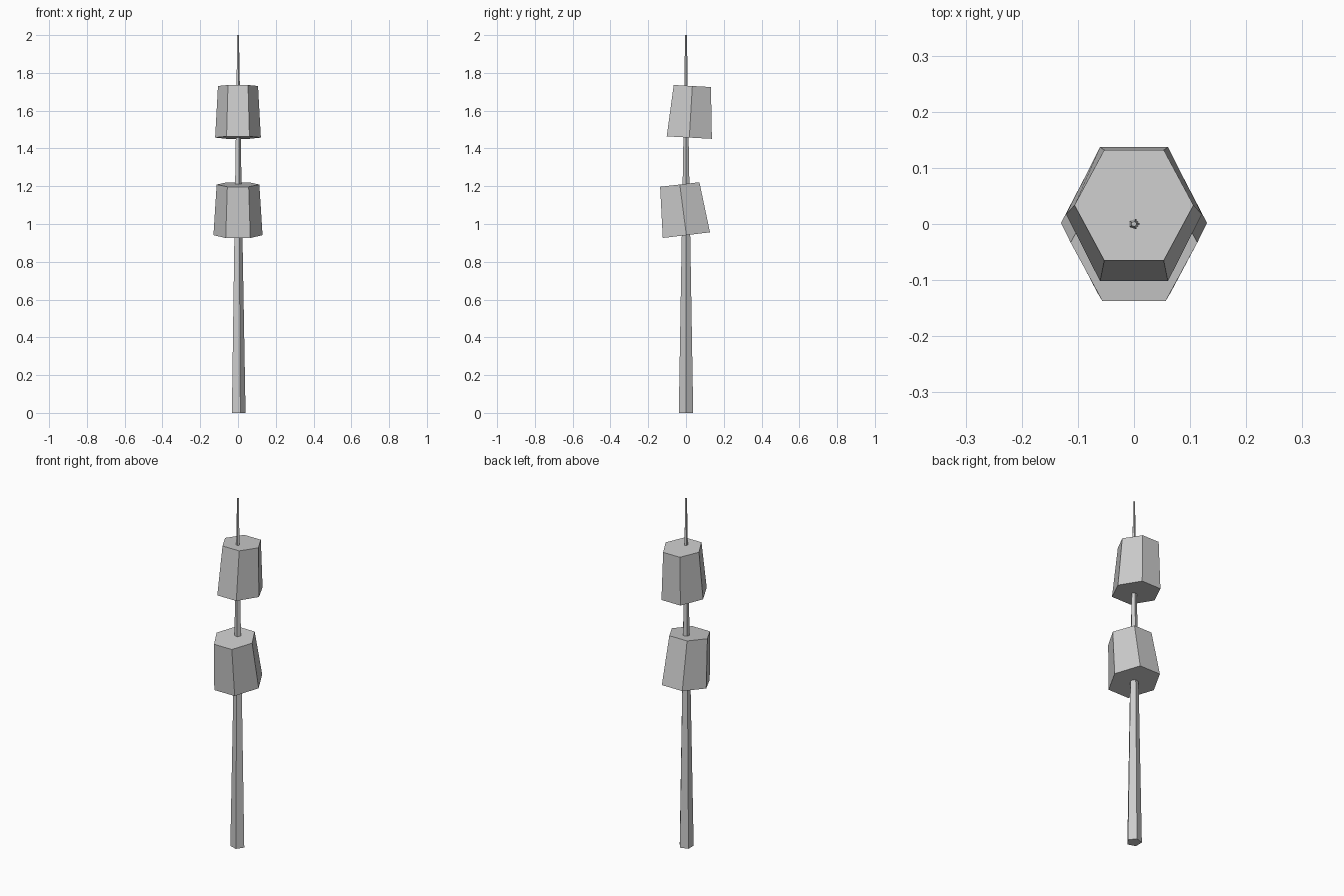
import bpy, bmesh, math

if "Cube" in bpy.data.objects:
    bpy.data.objects.remove(bpy.data.objects["Cube"])

grey = bpy.data.materials.new("plain_grey")
grey.diffuse_color = (0.6, 0.6, 0.6, 1)
grey.use_nodes = True
grey.node_tree.nodes["Principled BSDF"].inputs["Base Color"].default_value = grey.diffuse_color


def loft(name, rings):
    """Closed solid between two rings of points."""
    bm = bmesh.new()
    low, high = [[bm.verts.new(p) for p in ring] for ring in rings]
    n = len(low)
    for i in range(n):
        j = (i + 1) % n
        bm.faces.new((low[i], low[j], high[j], high[i]))
    bm.faces.new(low[::-1])
    bm.faces.new(high)
    bmesh.ops.recalc_face_normals(bm, faces=bm.faces)
    mesh = bpy.data.meshes.new(name)
    bm.to_mesh(mesh)
    bm.free()
    mesh.materials.append(grey)
    obj = bpy.data.objects.new(name, mesh)
    bpy.context.collection.objects.link(obj)


def circle(sides, radius, z):
    step = math.tau / sides
    return [(radius * math.cos(i * step), radius * math.sin(i * step), z)
            for i in range(sides)]


def tilted_hex(rx, front, back):
    """Six-sided ring spanning x = +-rx, sloping from front (y, z) to back (y, z)."""
    pts = []
    for i in range(6):
        a = i * math.tau / 6
        t = 0.5 + 0.5 * math.sin(a) / math.sin(math.tau / 6)
        pts.append((rx * math.cos(a),
                    front[0] + t * (back[0] - front[0]),
                    front[1] + t * (back[1] - front[1])))
    return pts


# tapering five-sided pole
loft("pole", [circle(5, 0.04, 0), circle(5, 0.005, 2)])

# two tilted six-sided blocks threaded on the pole
loft("lower_block", [tilted_hex(0.13, (-0.123, 0.926), (0.127, 0.956)),
                     tilted_hex(0.113, (-0.137, 1.197), (0.071, 1.221))])
loft("upper_block", [tilted_hex(0.121, (-0.102, 1.464), (0.137, 1.451)),
                     tilted_hex(0.106, (-0.065, 1.736), (0.132, 1.725))])
